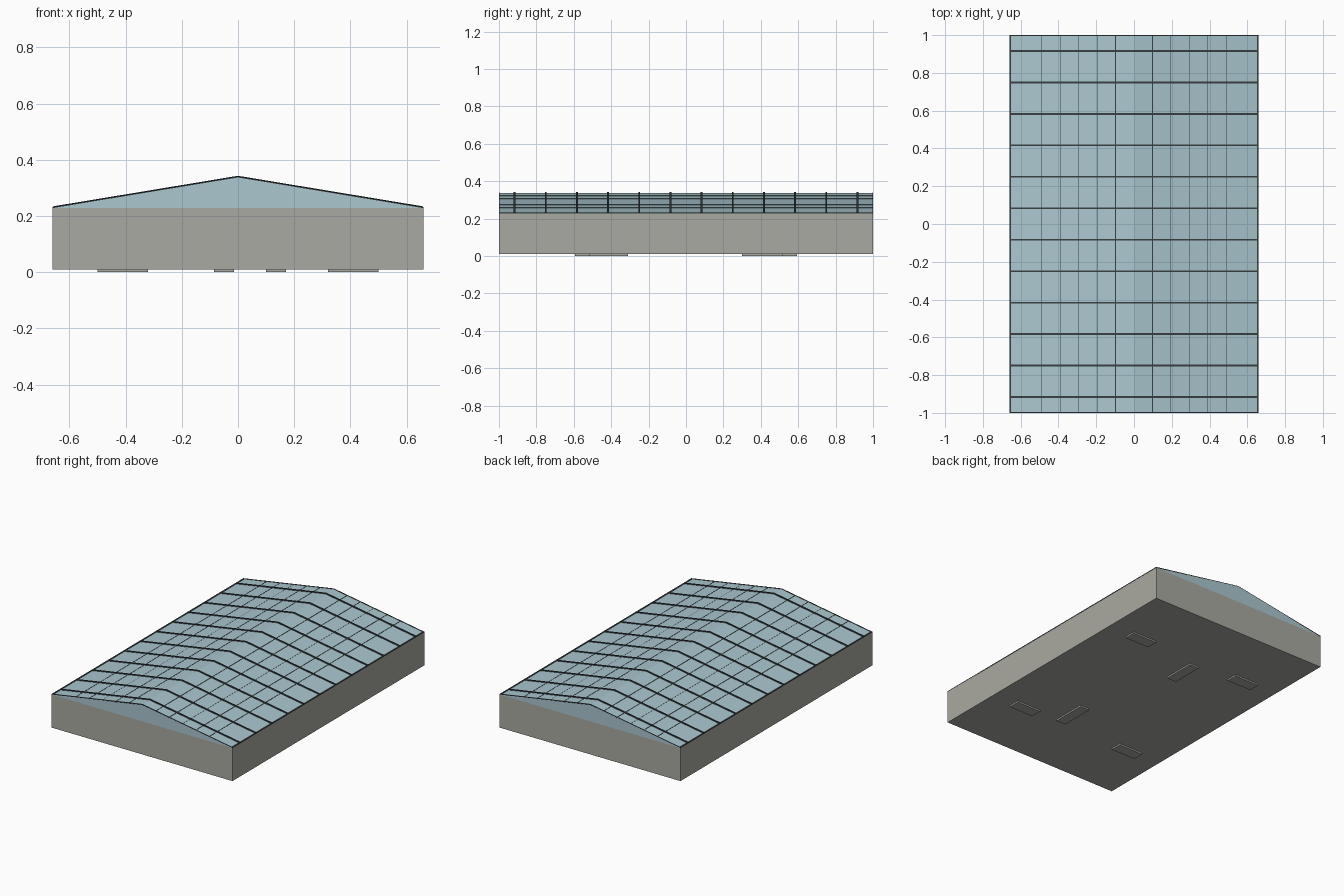
import bpy, bmesh, math

if "Cube" in bpy.data.objects:
    bpy.data.objects.remove(bpy.data.objects["Cube"])

W, L = 0.66, 1.0                  # half width, half length
FLOOR, EAVE, RIDGE = 0.01, 0.228, 0.337


def mat(name, rgb):
    m = bpy.data.materials.new(name)
    m.diffuse_color = (*rgb, 1)
    m.use_nodes = True
    m.node_tree.nodes["Principled BSDF"].inputs["Base Color"].default_value = m.diffuse_color
    return m


WALL = mat("wall_grey", (0.40, 0.40, 0.36))
GLASS = mat("glass_blue", (0.40, 0.57, 0.62))
FRAME = mat("frame_dark", (0.04, 0.05, 0.055))


def prism(name, profile, y0, y1, material):
    """Extrude an x-z outline from y0 to y1."""
    bm = bmesh.new()
    face = bm.faces.new([bm.verts.new((x, y0, z)) for x, z in profile])
    ext = bmesh.ops.extrude_face_region(bm, geom=[face])
    verts = [g for g in ext["geom"] if isinstance(g, bmesh.types.BMVert)]
    bmesh.ops.translate(bm, verts=verts, vec=(0, y1 - y0, 0))
    bmesh.ops.recalc_face_normals(bm, faces=bm.faces)
    me = bpy.data.meshes.new(name)
    bm.to_mesh(me)
    bm.free()
    ob = bpy.data.objects.new(name, me)
    bpy.context.collection.objects.link(ob)
    me.materials.append(material)
    return ob


def box(name, x0, x1, y0, y1, z0, z1, material):
    return prism(name, [(x0, z0), (x1, z0), (x1, z1), (x0, z1)], y0, y1, material)


def roof_z(x):
    return RIDGE - (RIDGE - EAVE) * abs(x) / W


def chevron(half, up, down):
    """Roof-shaped band, offset above and below the roof line."""
    e = roof_z(half)
    return [(-half, e + up), (0, RIDGE + up), (half, e + up),
            (half, e - down), (0, RIDGE - down), (-half, e - down)]


# Floor slab and perimeter walls
T = 0.012
box("floor", -W, W, -L, L, FLOOR, FLOOR + T, WALL)
for s, side in ((-1, "left"), (1, "right")):
    x0, x1 = sorted((s * W, s * (W - T)))
    box(side + "_wall", x0, x1, -L, L, FLOOR, EAVE, WALL)
for s, side in ((-1, "front"), (1, "back")):
    y0, y1 = sorted((s * L, s * (L - T)))
    box(side + "_wall", -W + T, W - T, y0, y1, FLOOR, EAVE, WALL)
    # Glazed gable above each end wall
    prism(side + "_gable_glass", [(-W, EAVE), (W, EAVE), (0, RIDGE)], y0, y1, GLASS)
    # Edge trim following the gable slope
    y0, y1 = sorted((s * L, s * (L - 0.004)))
    prism(side + "_gable_trim", chevron(W - 0.005, 0.004, 0.003), y0, y1, FRAME)

# Glass roof
prism("roof_glass", chevron(W - 0.005, 0.001, 0.004), -L, L, GLASS)

# Rafters
for i in range(12):
    y = -L + (i + 0.5) / 6
    prism("rafter", chevron(W - 0.004, 0.006, 0.008), y - 0.005, y + 0.005, FRAME)

# Thin glazing bars and thicker eave bars running the length
for s in (-1, 1):
    for x, w, h in ((0.098, 0.0015, 0.0025), (0.195, 0.0015, 0.0025),
                    (0.293, 0.001, 0.0015), (0.39, 0.0015, 0.0025),
                    (0.488, 0.0015, 0.0025), (0.655, 0.005, 0.004)):
        z = roof_z(x)
        name = "eave_bar" if x > 0.6 else "glazing_bar"
        box(name, s * x - w, s * x + w, -L, L, z - 0.005, z + h, FRAME)

# Shallow pads under the floor
for sx in (-1, 1):
    for sy in (-1, 1):
        box("corner_pad", sx * 0.41 - 0.09, sx * 0.41 + 0.09,
            sy * 0.555 - 0.038, sy * 0.555 + 0.038, 0, FLOOR, WALL)
box("middle_pad_back", -0.085, -0.015, 0.30, 0.52, 0, FLOOR, WALL)
box("middle_pad_front", 0.10, 0.17, -0.54, -0.31, 0, FLOOR, WALL)
